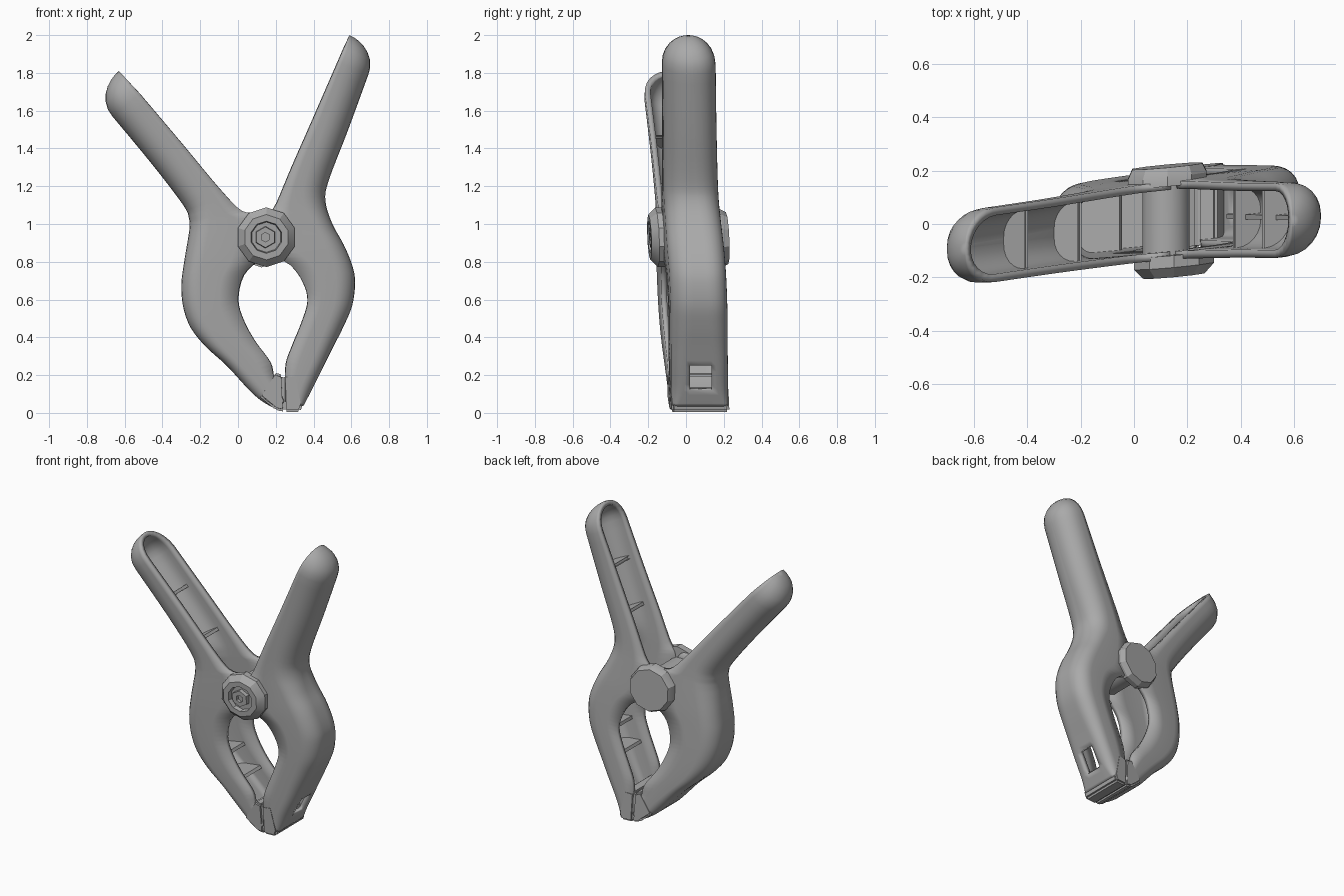
import bpy, bmesh, math
from mathutils import Vector

cube = bpy.data.objects.get("Cube")
if cube:
    bpy.data.objects.remove(cube)

grey = bpy.data.materials.new("plain grey")
grey.use_nodes = True
grey.diffuse_color = (0.4, 0.4, 0.4, 1)
grey.node_tree.nodes["Principled BSDF"].inputs["Base Color"].default_value = (0.4, 0.4, 0.4, 1)


def finish(bm, name, wall=0, angle=35):
    """Turn the bmesh into an object, set slightly askew in y."""
    for v in bm.verts:
        v.co.y += 0.047 + 0.093 * v.co.x - 0.045 * v.co.z
    me = bpy.data.meshes.new(name)
    bm.to_mesh(me)
    bm.free()
    ob = bpy.data.objects.new(name, me)
    bpy.context.collection.objects.link(ob)
    me.materials.append(grey)
    if wall:
        mod = ob.modifiers.new("wall", 'SOLIDIFY')
        mod.thickness = wall
        mod.offset = -1
    bpy.ops.object.select_all(action='DESELECT')
    ob.select_set(True)
    bpy.context.view_layer.objects.active = ob
    bpy.ops.object.shade_smooth_by_angle(angle=math.radians(angle))


def section(st, start=0.0, inset=0.0):
    """U-shaped section: open at the inner rim, rounded at the spine."""
    ox, oz, ix, iz, hw, r = st
    rim, out = Vector((ix, 0, iz)), Vector((ox - ix, 0, oz - iz))
    d = out.length
    out = out / d if d > 1e-6 else Vector((1, 0, 0))
    hw, d = hw - inset, d - inset
    r = min(r, 0.95 * hw, 0.9 * d)
    half = [(hw, start * d), (hw, start * d + (d - r - start * d) * 0.5)]
    for k in range(7):
        a = math.radians(15 * k)
        half.append((hw - r + r * math.cos(a), d - r + r * math.sin(a)))
    half.append((min(0.058, (hw - r) * 0.7), d))
    pts = [(-y, u) for y, u in half] + [(y, u) for y, u in reversed(half)]
    return [rim + out * u + Vector((0, y, 0)) for y, u in pts]


def smooth_path(st, n=4):
    """Catmull-Rom interpolation of the stations."""
    res = []
    for k in range(len(st) - 1):
        p = [st[max(k - 1, 0)], st[k], st[k + 1], st[min(k + 2, len(st) - 1)]]
        for j in range(n):
            t = j / n
            res.append(tuple(0.5 * (2 * b + (c - a) * t + (2 * a - 5 * b + 4 * c - d) * t * t
                                    + (3 * b - a - 3 * c + d) * t ** 3)
                             for a, b, c, d in zip(*p)))
    return res + [st[-1]]


def dome(base, tip):
    """Stations that round off the handle end towards the tip of its rim."""
    ox, oz, ix, iz, hw, r = base
    res = []
    for deg in (90, 80, 70, 58, 45, 30, 15):
        s = math.sin(math.radians(deg))
        c = math.cos(math.radians(deg)) if deg < 90 else 0
        px, pz = ix + (tip[0] - ix) * s, iz + (tip[1] - iz) * s
        res.append((px + (ox - ix) * c, pz + (oz - iz) * c, px, pz, hw * c, r * c))
    return res


def skin(bm, rings, closed=False, caps=False):
    rows = [[bm.verts.new(p) for p in ring] for ring in rings]
    n = len(rows[0])
    for a, b in zip(rows, rows[1:]):
        for k in range(n if closed else n - 1):
            bm.faces.new((a[k], a[(k + 1) % n], b[(k + 1) % n], b[k]))
    if caps:
        bm.faces.new(rows[0])
        bm.faces.new(rows[-1])
        bmesh.ops.recalc_face_normals(bm, faces=bm.faces)
    return rows


def clamp_half(name, side, stations, tip, rib_at, window=None):
    fine = smooth_path(stations)
    bm = bmesh.new()
    rows = skin(bm, [section(s) for s in dome(stations[0], tip) + fine])
    mid = len(rows[0]) // 2
    # square window through the spine near the jaw
    if window:
        hole = [f for a, b in zip(rows, rows[1:])
                if window[0] < (a[mid].co.z + b[mid].co.z) / 2 < window[1]
                for f in a[mid].link_faces if b[mid] in f.verts and a[mid - 1] in f.verts]
        bmesh.ops.delete(bm, geom=hole, context='FACES_ONLY')
    bmesh.ops.remove_doubles(bm, verts=bm.verts, dist=1e-5)
    bmesh.ops.recalc_face_normals(bm, faces=bm.faces)
    if sum(f.normal.x * f.calc_area() for f in bm.faces) * side < 0:
        bmesh.ops.reverse_faces(bm, faces=bm.faces)
    finish(bm, name, wall=0.03)

    # cross ribs inside the channel
    for num, (k, start) in enumerate(rib_at, 1):
        bm = bmesh.new()
        ring = section(fine[k], start, 0.012)
        step = Vector((fine[k + 1][2] - fine[k][2], 0, fine[k + 1][3] - fine[k][3])).normalized()
        skin(bm, [[p - step * 0.01 for p in ring], [p + step * 0.01 for p in ring]], True, True)
        finish(bm, f"{name}_rib_{num}")


def centre_web(name, stations):
    """Thin web standing on the spine along the middle of a handle."""
    bm = bmesh.new()
    rings = []
    for ox, oz, ix, iz, hw, r in stations:
        rings.append([(ix + (ox - ix) * u, y, iz + (oz - iz) * u)
                      for u, y in ((.55, -.009), (.55, .009), (.95, .009), (.95, -.009))])
    skin(bm, rings, True, True)
    finish(bm, name)


def prism(name, outline, hw):
    bm = bmesh.new()
    skin(bm, [[(x, y, z) for x, z in outline] for y in (-hw, hw)], True, True)
    bmesh.ops.bevel(bm, geom=bm.edges[:], offset=0.012, segments=2, affect='EDGES')
    finish(bm, name)


def lathe(name, profile, sides, centre):
    """Revolve (radius, y) points about a line along y."""
    bm = bmesh.new()
    rings = []
    for r, y in profile:
        rings.append([(centre[0] + r * math.cos(2 * math.pi * (k + .5) / sides), y,
                       centre[1] + r * math.sin(2 * math.pi * (k + .5) / sides))
                      for k in range(sides)])
    skin(bm, rings, True)
    bmesh.ops.remove_doubles(bm, verts=bm.verts, dist=1e-5)
    bmesh.ops.recalc_face_normals(bm, faces=bm.faces)
    finish(bm, name, angle=25)


# stations: outer x, z, rim x, z, half width, corner radius (handle to jaw)
right_arm = [
    (-.665, 1.57, -.52, 1.69, .14, .132), (-.45, 1.31, -.30, 1.43, .14, .125),
    (-.29, 1.10, -.10, 1.19, .143, .12), (-.26, 1.03, .02, 1.07, .145, .115),
    (-.257, .98, .12, 1.05, .146, .11), (-.265, .92, .15, .95, .148, .105),
    (-.285, .80, .12, .83, .15, .10), (-.30, .68, .03, .73, .15, .10),
    (-.29, .56, 0, .60, .15, .095), (-.25, .45, .03, .49, .15, .09),
    (-.17, .35, .09, .38, .15, .08), (-.06, .25, .17, .27, .15, .07),
    (.06, .12, .19, .19, .15, .06), (.13, .06, .22, .12, .15, .045),
    (.21, .015, .245, .06, .15, .03)]
left_arm = [
    (.69, 1.79, .53, 1.86, .14, .132), (.58, 1.49, .395, 1.55, .14, .125),
    (.48, 1.23, .285, 1.30, .143, .12), (.463, 1.12, .205, 1.11, .145, .115),
    (.50, 1.0, .16, 1.03, .147, .105), (.56, .89, .16, .86, .15, .10),
    (.605, .78, .28, .78, .15, .10), (.62, .69, .345, .69, .15, .10),
    (.605, .57, .37, .59, .15, .095), (.56, .46, .335, .47, .15, .09),
    (.505, .35, .29, .36, .15, .08), (.455, .25, .255, .26, .15, .07),
    (.39, .12, .25, .14, .15, .06), (.345, .035, .25, .06, .15, .03)]
clamp_half("right_arm", -1, right_arm, (-.63, 1.81), [(3, .4), (7, .4), (37, .35), (42, .3)])
clamp_half("left_arm", 1, left_arm, (.59, 2.0), [(3, .4), (7, .4), (33, .35), (38, .3)],
           window=(.12, .25))
centre_web("left_handle_web", left_arm[:4])

# gripping jaws, closed against each other
prism("right_jaw", [(.11, .09), (.19, .215), (.24, .2), (.25, .005), (.2, .015)], .153)
prism("left_jaw", [(.245, .005), (.238, .2), (.31, .205), (.345, .05), (.33, .005)], .153)

# pivot: spring core, recessed front cap with nut, flat back cap
lathe("spring_core", [(0, -.15), (.09, -.15), (.09, .15), (0, .15)], 16, (.12, .935))
lathe("front_cap", [(0, -.185), (.08, -.185), (.085, -.213), (.12, -.213), (.158, -.175),
                    (.158, -.13), (0, -.13)], 10, (.15, .93))
lathe("pivot_nut", [(0, -.19), (.025, -.19), (.025, -.21), (.055, -.21), (.06, -.17),
                    (0, -.17)], 6, (.145, .93))
lathe("back_cap", [(0, .13), (.155, .13), (.155, .165), (.138, .2), (0, .2)], 10, (.125, .925))
